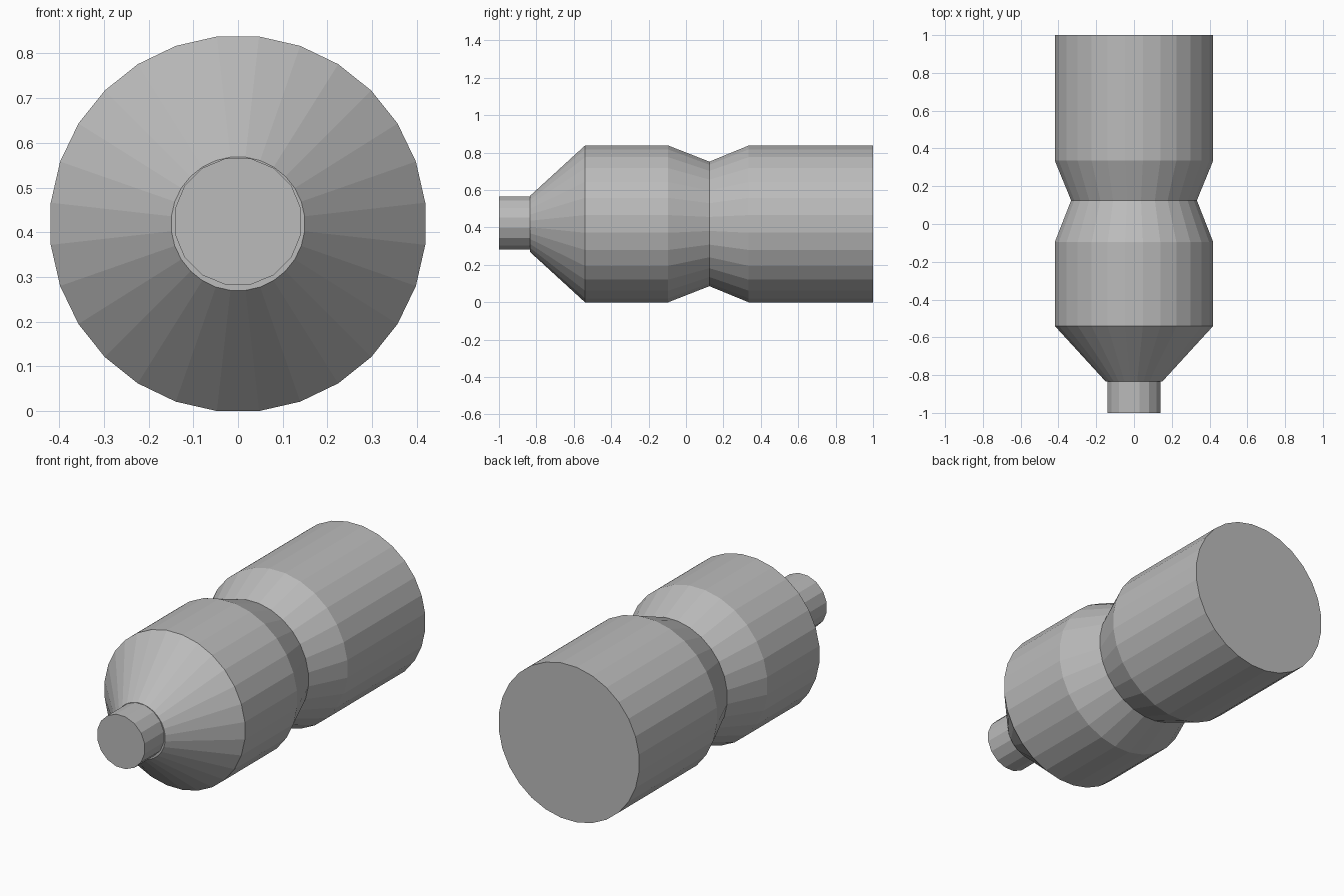
import bpy, bmesh, math

if "Cube" in bpy.data.objects:
    bpy.data.objects.remove(bpy.data.objects["Cube"])

AXIS_Z = 0.419

grey = bpy.data.materials.new("light grey")
grey.diffuse_color = (0.5, 0.5, 0.5, 1)
grey.use_nodes = True
grey.node_tree.nodes["Principled BSDF"].inputs["Base Color"].default_value = grey.diffuse_color


def lathe(name, profile, sides, axis_z=AXIS_Z):
    """Flat-faced closed solid turned about a line along y; profile is (y, radius)."""
    bm = bmesh.new()
    rings = []
    for y, r in profile:
        ring = []
        for i in range(sides):
            a = 2 * math.pi * (i + 0.5) / sides
            ring.append(bm.verts.new((r * math.cos(a), y, axis_z + r * math.sin(a))))
        rings.append(ring)
    for a, b in zip(rings, rings[1:]):
        for i in range(sides):
            j = (i + 1) % sides
            bm.faces.new((a[i], a[j], b[j], b[i]))
    bm.faces.new(rings[0])
    bm.faces.new(rings[-1])
    bmesh.ops.recalc_face_normals(bm, faces=bm.faces)
    mesh = bpy.data.meshes.new(name)
    bm.to_mesh(mesh)
    bm.free()
    mesh.materials.append(grey)
    obj = bpy.data.objects.new(name, mesh)
    bpy.context.collection.objects.link(obj)
    return obj


# Main body: front cone, front drum, pinched waist, rear drum
R = AXIS_Z / math.cos(math.pi / 28)
lathe("body", [(-0.835, 0.15), (-0.54, R), (-0.095, R),
               (0.125, 0.335), (0.335, R), (1.0, R)], 28)

# Narrow nozzle at the front
lathe("nozzle", [(-1.0, 0.144), (-0.82, 0.144)], 16, 0.424)
